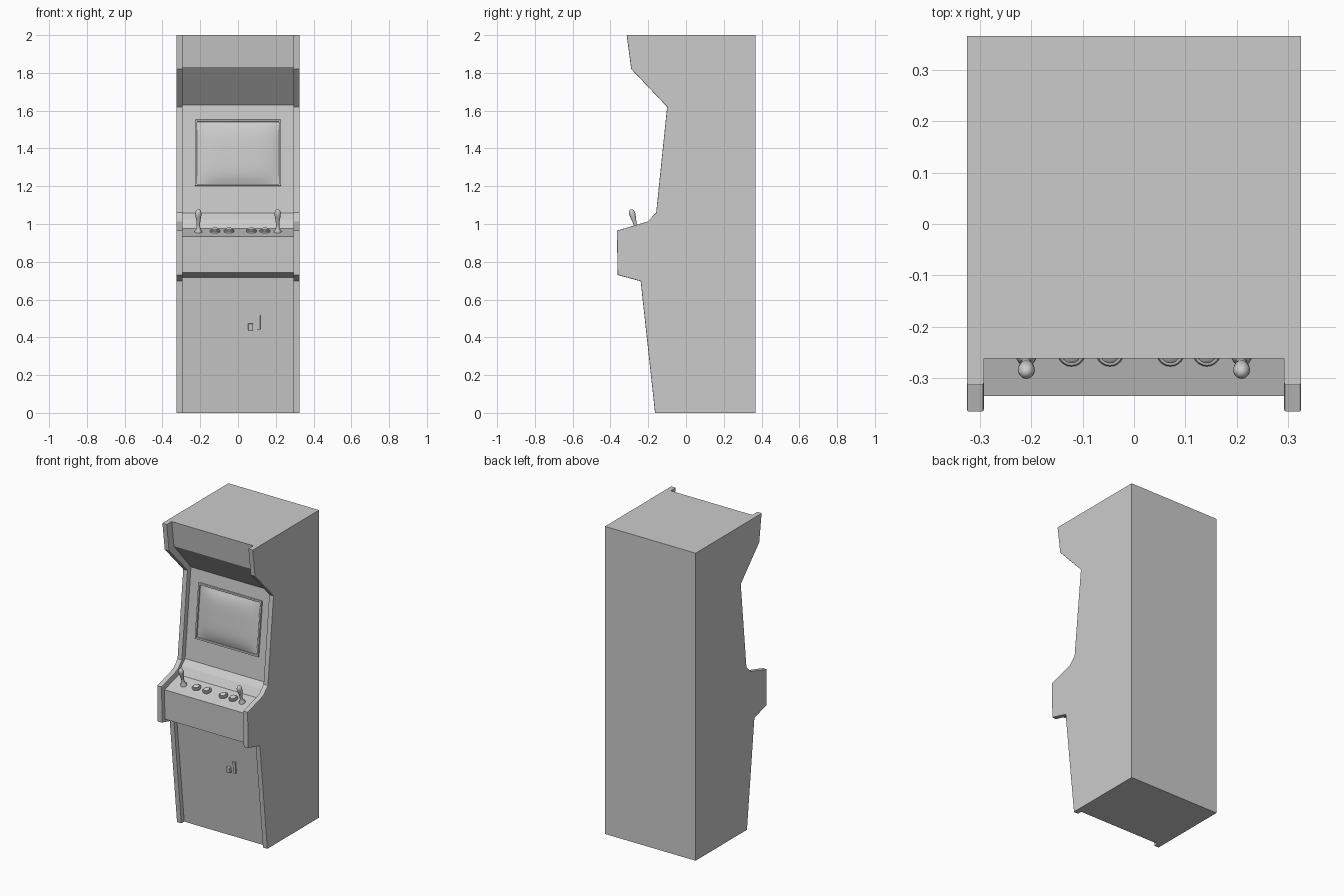
import bpy, bmesh, math
from mathutils import Matrix, Vector

if "Cube" in bpy.data.objects:
    bpy.data.objects.remove(bpy.data.objects["Cube"])


def finish(name, bm, mat=None, smooth=False):
    bmesh.ops.recalc_face_normals(bm, faces=bm.faces)
    me = bpy.data.meshes.new(name)
    bm.to_mesh(me)
    bm.free()
    ob = bpy.data.objects.new(name, me)
    bpy.context.collection.objects.link(ob)
    if mat:
        ob.matrix_world = mat
    if smooth:
        bpy.ops.object.select_all(action='DESELECT')
        ob.select_set(True)
        bpy.context.view_layer.objects.active = ob
        bpy.ops.object.shade_smooth_by_angle(angle=math.radians(35))
    return ob


def extrude_profile(name, front, x0, x1, edge_bevel=0):
    """Extrude a (y, z) front outline, closed by a straight back, along x."""
    pts = front + [(BACK, 2.0), (BACK, 0.0)]
    bm = bmesh.new()
    face = bm.faces.new([bm.verts.new((x0, y, z)) for y, z in pts])
    ret = bmesh.ops.extrude_face_region(bm, geom=[face])
    for v in ret['geom']:
        if isinstance(v, bmesh.types.BMVert):
            v.co.x = x1
    if edge_bevel:
        edges = [e for e in bm.edges
                 if abs(e.verts[0].co.x - e.verts[1].co.x) < 1e-5
                 and max(v.co.y for v in e.verts) < BACK - 0.01]
        bmesh.ops.bevel(bm, geom=edges, offset=edge_bevel, segments=2,
                        profile=0.5, affect='EDGES')
    return finish(name, bm)


def box(name, size, center, mat, bevel=0):
    bm = bmesh.new()
    bmesh.ops.create_cube(bm, size=1, matrix=Matrix.Translation(center) @ Matrix.Diagonal((*size, 1)))
    if bevel:
        bmesh.ops.bevel(bm, geom=bm.edges[:], offset=bevel, segments=2, profile=0.5, affect='EDGES')
    return finish(name, bm, mat)


def lathe(name, profile, mat, steps=20):
    """Spin an (r, z) profile about local z."""
    bm = bmesh.new()
    vs = [bm.verts.new((r, 0, z)) for r, z in profile]
    edges = [bm.edges.new(p) for p in zip(vs, vs[1:])]
    bmesh.ops.spin(bm, geom=vs + edges, cent=(0, 0, 0), axis=(0, 0, 1),
                   angle=math.tau, steps=steps, use_duplicate=False)
    bmesh.ops.remove_doubles(bm, verts=bm.verts, dist=1e-5)
    return finish(name, bm, mat, smooth=True)


BACK = 0.367

# side panels with softened front edging
side = [(-0.164, 0), (-0.24, 0.697), (-0.362, 0.73), (-0.366, 0.965), (-0.203, 1.013),
        (-0.158, 1.06), (-0.10, 1.62), (-0.29, 1.82), (-0.314, 2.0)]
extrude_profile("side_panel_left", side, -0.326, -0.293, 0.004)
extrude_profile("side_panel_right", side, 0.293, 0.326, 0.004)

# recessed cabinet body between the sides
body = [(-0.134, 0), (-0.213, 0.716), (-0.333, 0.742), (-0.336, 0.935), (-0.19, 0.977),
        (-0.16, 1.024), (-0.125, 1.057), (-0.065, 1.63), (-0.24, 1.832), (-0.262, 2.0)]
extrude_profile("cabinet_body", body, -0.293, 0.293)

# screen frame and bulged glass, leaning back with the monitor panel
tilt = Matrix.Rotation(-math.atan2(0.06, 0.573), 4, 'X')
screen = Matrix.Translation((0, -0.0915, 1.376)) @ tilt
W, H, T = 0.228, 0.176, 0.011
for s, n in ((-1, "left"), (1, "right")):
    box("screen_frame_" + n, (T, 0.022, 2 * H), (s * (W - T / 2), 0, 0), screen, 0.002)
for s, n in ((-1, "bottom"), (1, "top")):
    box("screen_frame_" + n, (2 * W, 0.022, T), (0, 0, s * (H - T / 2)), screen, 0.002)

bm = bmesh.new()
bmesh.ops.create_grid(bm, x_segments=20, y_segments=16, size=1)
for v in bm.verts:
    u, w = v.co.x, v.co.y
    bulge = 0.022 * (1 - u ** 4) * (1 - w ** 4)
    v.co = (u * (W - T), -0.001 - bulge, w * (H - T))
finish("screen_glass", bm, screen, smooth=True)

# controls stand square to the sloped deck
slope = math.atan2(0.042, 0.146)


def deck(x, y):
    z = 0.935 + (y + 0.336) * 0.042 / 0.146
    return Matrix.Translation((x, y, z)) @ Matrix.Rotation(slope, 4, 'X')


# push buttons
button = [(0.027, -0.002), (0.027, 0.007), (0.024, 0.010), (0.019, 0.010),
          (0.018, 0.016), (0.013, 0.019), (0, 0.020)]
for i, x in enumerate((-0.122, -0.047, 0.071, 0.142)):
    lathe(f"button_{i + 1}", button, deck(x, -0.25))

# joysticks
stick = [(0.020, -0.002), (0.019, 0.006), (0.011, 0.018), (0.0085, 0.04), (0.011, 0.062),
         (0.0155, 0.088), (0.0165, 0.102), (0.0135, 0.116), (0.007, 0.123), (0, 0.125)]
for s, n in ((-1, "left"), (1, "right")):
    lathe("joystick_" + n, stick, deck(s * 0.21, -0.257))

# coin return and coin slot on the lower front
door = Matrix.Translation((0, -0.187, 0.48)) @ Matrix.Rotation(math.atan2(0.079, 0.716), 4, 'X')
box("coin_return", (0.027, 0.03, 0.037), (0.067, 0, -0.024), door, 0.004)
box("coin_slot", (0.02, 0.016, 0.078), (0.108, 0, 0.0), door, 0.002)
